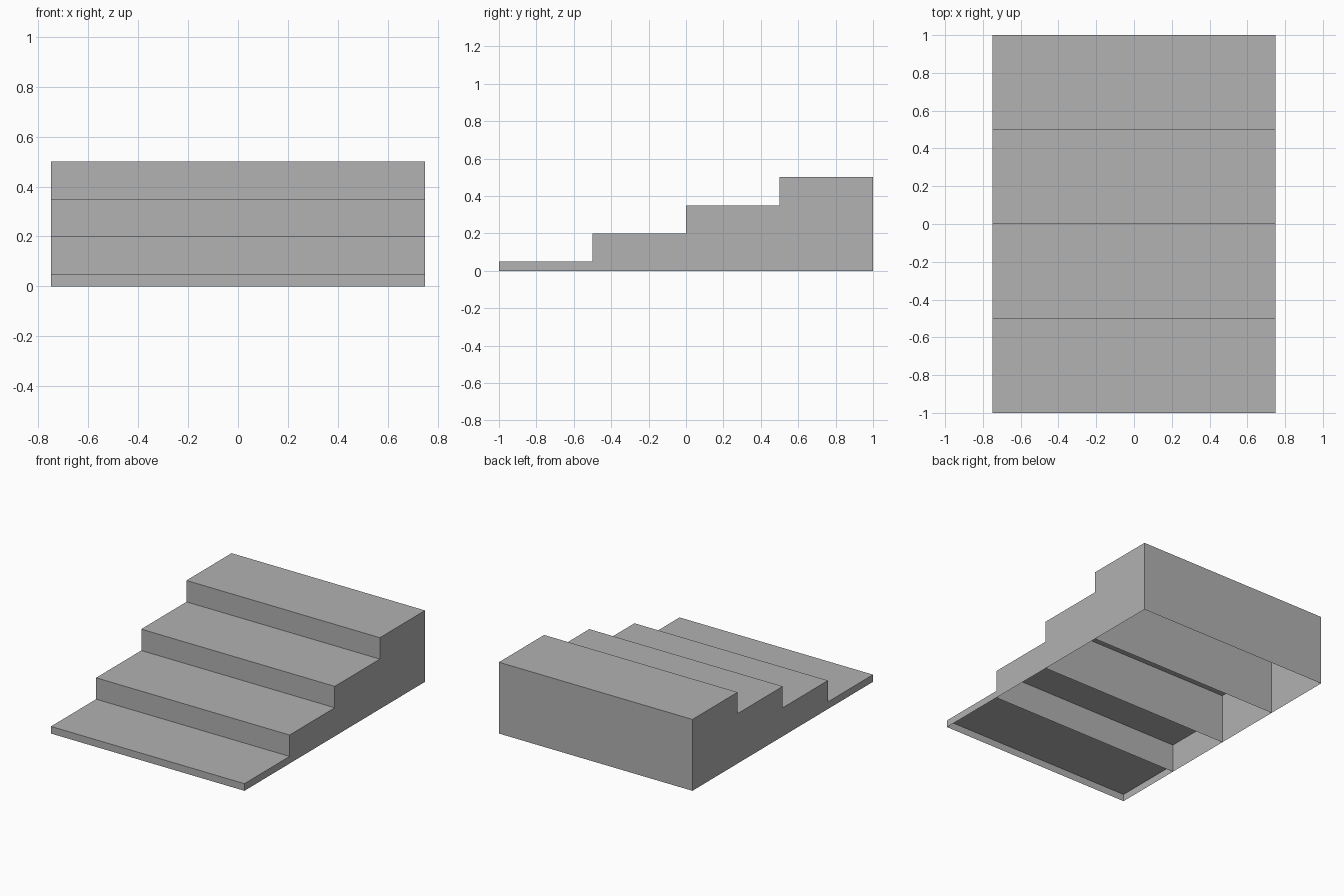
import bpy
import bmesh

cube = bpy.data.objects.get("Cube")
if cube:
    bpy.data.objects.remove(cube, do_unlink=True)

# Single flat grey
GREY = (0.445, 0.445, 0.445, 1.0)
grey = bpy.data.materials.new("plain_grey")
grey.use_nodes = True
grey.diffuse_color = GREY
grey.node_tree.nodes["Principled BSDF"].inputs["Base Color"].default_value = GREY

WIDTH, DEPTH, RISE, FIRST = 1.5, 0.5, 0.15, 0.05
COUNT = 4


def hollow_step(name, y_front, height, has_back):
    """Box open underneath; the next step's front closes its back."""
    bm = bmesh.new()
    bmesh.ops.create_cube(bm, size=1)
    for v in bm.verts:
        v.co.x *= WIDTH
        v.co.y = y_front + (v.co.y + 0.5) * DEPTH
        v.co.z = (v.co.z + 0.5) * height
    bm.normal_update()
    unwanted = [f for f in bm.faces
                if f.normal.z < -0.5 or (f.normal.y > 0.5 and not has_back)]
    bmesh.ops.delete(bm, geom=unwanted, context='FACES')
    mesh = bpy.data.meshes.new(name)
    bm.to_mesh(mesh)
    bm.free()
    mesh.materials.append(grey)
    obj = bpy.data.objects.new(name, mesh)
    bpy.context.collection.objects.link(obj)


# Steps rising from front to back
for i in range(COUNT):
    hollow_step(f"step_{i + 1}", -1 + i * DEPTH, FIRST + i * RISE, i == COUNT - 1)
